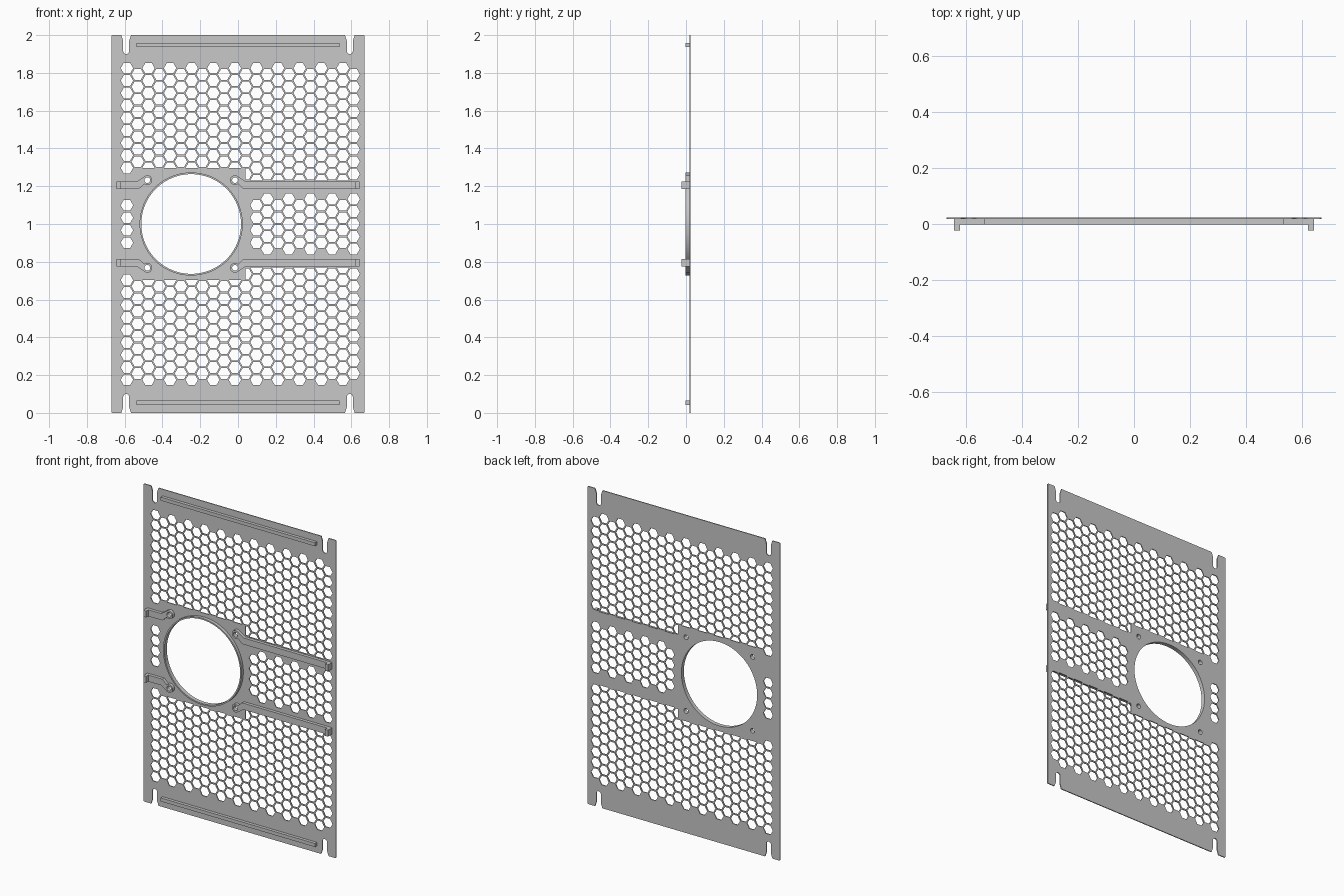
import bpy, bmesh, math
from mathutils import Matrix

cube = bpy.data.objects.get("Cube")
if cube:
    bpy.data.objects.remove(cube, do_unlink=True)

grey = bpy.data.materials.new("plain grey")
grey.use_nodes = True
colour = (0.58, 0.58, 0.58, 1)
grey.diffuse_color = colour
grey.node_tree.nodes["Principled BSDF"].inputs["Base Color"].default_value = colour

FRONT, SHEET, BACK = -0.002, 0.0175, 0.0235   # y of rib faces and of the sheet


def circle(cx, cz, r, n=24, start=0.0, sweep=math.tau):
    return [(cx + r * math.cos(start + sweep * i / n),
             cz + r * math.sin(start + sweep * i / n)) for i in range(n)]


def box(x0, x1, z0, z1):
    return [(x0, z0), (x1, z0), (x1, z1), (x0, z1)]


def slab(name, outlines, y0, y1):
    """Extrude filled x-z outlines (inner ones become holes) from y0 to y1."""
    curve = bpy.data.curves.new(name, "CURVE")
    curve.dimensions = "2D"
    curve.fill_mode = "BOTH"
    curve.extrude = (y1 - y0) / 2
    for points in outlines:
        spline = curve.splines.new("POLY")
        spline.points.add(len(points) - 1)
        for p, (x, z) in zip(spline.points, points):
            p.co = (x, z, 0, 1)
        spline.use_cyclic_u = True
    temp = bpy.data.objects.new(name + "_outline", curve)
    bpy.context.collection.objects.link(temp)
    dg = bpy.context.evaluated_depsgraph_get()
    mesh = bpy.data.meshes.new_from_object(temp.evaluated_get(dg))
    bpy.data.objects.remove(temp, do_unlink=True)
    bm = bmesh.new()
    bm.from_mesh(mesh)
    bm.transform(Matrix.Translation((0, (y0 + y1) / 2, 0)) @ Matrix.Rotation(math.pi / 2, 4, "X"))
    bmesh.ops.remove_doubles(bm, verts=bm.verts, dist=0.00002)
    bmesh.ops.recalc_face_normals(bm, faces=bm.faces)
    bm.to_mesh(mesh)
    bm.free()
    mesh.materials.clear()
    mesh.materials.append(grey)
    obj = bpy.data.objects.new(name, mesh)
    bpy.context.collection.objects.link(obj)
    bpy.ops.object.select_all(action="DESELECT")
    obj.select_set(True)
    bpy.context.view_layer.objects.active = obj
    bpy.ops.object.shade_smooth_by_angle()


# Sheet outline with a flared, round-ended slot near each corner
W, SLOT_X, SLOT_R = 0.67, 0.592, 0.016


def slot(cx):
    arc = circle(cx, 0.1 - SLOT_R, SLOT_R, 8, math.pi, -math.pi)
    return ([(cx - 0.026, 0), (cx - 0.022, 0.012), (cx - SLOT_R, 0.03)] + arc +
            [(cx + SLOT_R, 0.1 - SLOT_R), (cx + SLOT_R, 0.03),
             (cx + 0.022, 0.012), (cx + 0.026, 0)])


bottom = [(-W, 0.004), (-W + 0.004, 0)] + slot(-SLOT_X) + slot(SLOT_X) + [(W - 0.004, 0), (W, 0.004)]
outline = bottom + [(x, 2 - z) for x, z in reversed(bottom)]

# Honeycomb: even columns have 26 cells, odd columns 25
PITCH, HEX_R, COLUMNS = 0.066, 0.033, 22
DX = PITCH * math.sqrt(3) / 2
FIRST_X, PLAIN_EDGE = -0.588, 11


def cell(k, dz):
    """Cell at column k, dz above the middle; cut in half along plain areas."""
    a = abs(dz)
    cx, cz = FIRST_X + k * DX, 1 + dz
    pts = circle(cx, cz, HEX_R, 6)
    middle = 0.11 if k == 0 else 0.14
    if a < middle and (k == 0 or k > PLAIN_EDGE):
        return pts
    limit = 0.231 if k > PLAIN_EDGE else 0.297
    if k == PLAIN_EDGE and 0.25 < a < 0.28:
        return [(max(x, cx), z) for x, z in pts]
    if a < limit - 0.01:
        return None
    if a < limit + 0.01 and k > 0:
        return [(x, max(z, cz) if dz > 0 else min(z, cz)) for x, z in pts]
    return pts


holes = []
for k in range(COLUMNS):
    rows = 25 if k % 2 else 26
    for i in range(rows):
        hole = cell(k, (i - (rows - 1) / 2) * PITCH)
        if hole:
            holes.append(hole)

# Fan opening and its four screw holes
FAN_X, FAN_R, SCREW = -0.248, 0.264, 0.232
holes.append(circle(FAN_X, 1, FAN_R, 96))
for sx in (-1, 1):
    for sz in (-1, 1):
        holes.append(circle(FAN_X + sx * SCREW, 1 + sz * SCREW, 0.015))

slab("perforated_panel", [outline] + holes, SHEET, BACK)
slab("fan_ring", [circle(FAN_X, 1, 0.273, 96), circle(FAN_X, 1, FAN_R, 96)], FRONT, SHEET)

# Stiffening bars along the top and bottom
for name, z in (("top_bar", 1.947), ("bottom_bar", 0.054)):
    slab(name, [box(-0.537, 0.537, z - 0.011, z + 0.011)], FRONT, SHEET)

# Screw bosses, arms running to the sides, and end hooks
for side, s, end in (("right", -1, -0.643), ("left", 1, 0.643)):
    for level, v in (("upper", 1), ("lower", -1)):
        bx = FAN_X + s * SCREW
        tag = level + "_" + side
        slab(tag + "_boss", [circle(bx, 1 + v * SCREW, 0.026),
                             circle(bx, 1 + v * SCREW, 0.015)], FRONT, SHEET)
        arm = [(bx + s * 0.016, 0.252), (bx + s * 0.055, 0.226), (end, 0.226),
               (end, 0.185), (bx + s * 0.045, 0.185), (bx + s * 0.016, 0.212)]
        slab(tag + "_arm", [[(x, 1 + v * z) for x, z in arm]], FRONT, SHEET)
        x0, x1 = sorted((end, end - s * 0.02))
        z0, z1 = sorted((1 + v * 0.185, 1 + v * 0.226))
        slab(tag + "_hook", [box(x0, x1, z0, z1)], -BACK, FRONT)
